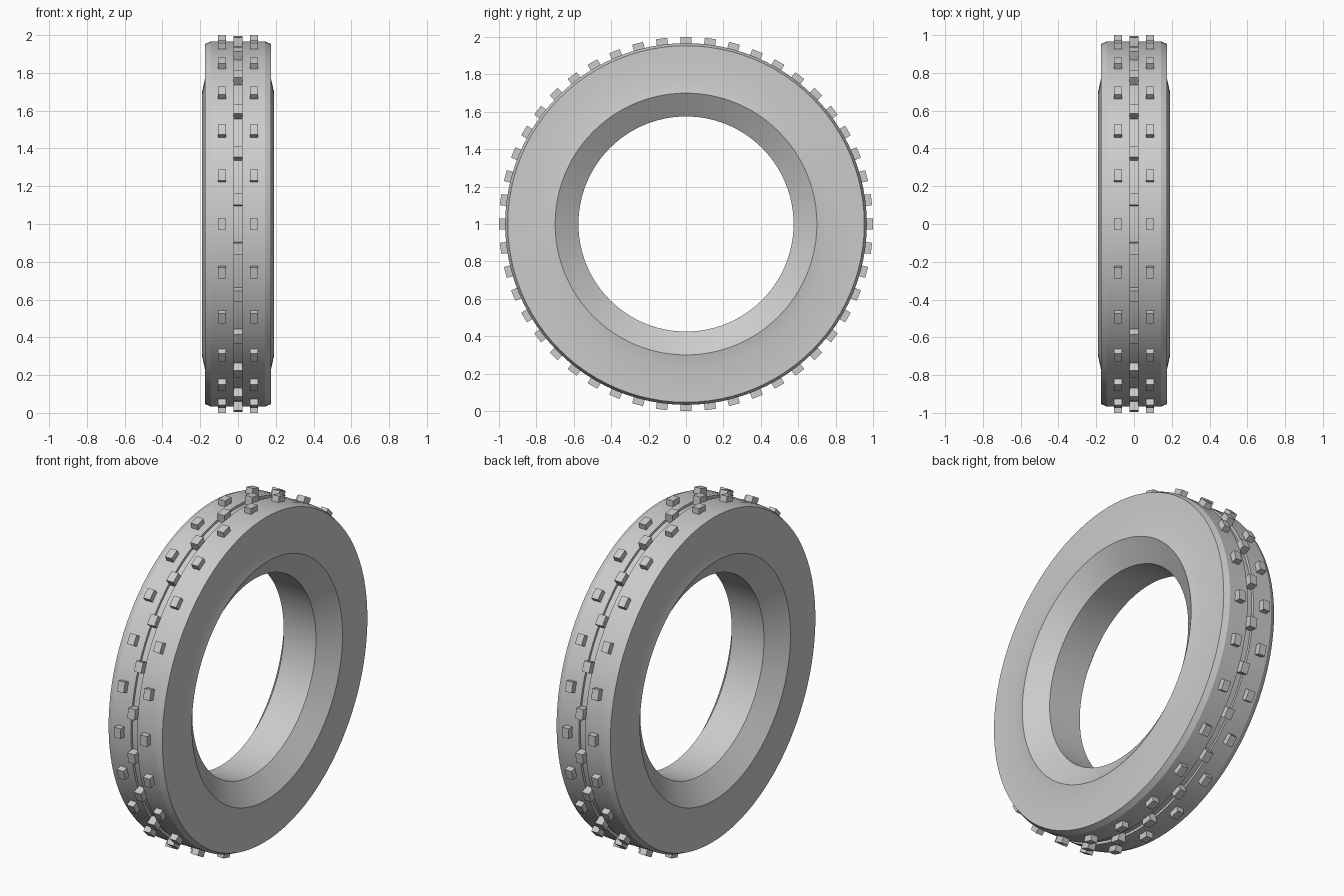
import bpy, bmesh, math
from mathutils import Matrix

if "Cube" in bpy.data.objects:
    bpy.data.objects.remove(bpy.data.objects["Cube"], do_unlink=True)

SEGMENTS = 96
STUDS = 24

grey = bpy.data.materials.new("rubber_grey")
grey.use_nodes = True
colour = (0.6, 0.6, 0.6, 1)
grey.diffuse_color = colour
grey.node_tree.nodes["Principled BSDF"].inputs["Base Color"].default_value = colour


def make_object(name, bm):
    bmesh.ops.recalc_face_normals(bm, faces=bm.faces)
    mesh = bpy.data.meshes.new(name)
    bm.to_mesh(mesh)
    bm.free()
    mesh.materials.append(grey)
    obj = bpy.data.objects.new(name, mesh)
    bpy.context.collection.objects.link(obj)
    obj.location.z = 1
    return obj


# Tyre body: half cross-section (x, radius), mirrored and revolved about x
half = [(0.105, 0.575), (0.19, 0.70), (0.175, 0.77), (0.175, 0.953),
        (0.143, 0.967), (0.02, 0.967), (0.02, 0.952)]
profile = half + [(-x, r) for x, r in reversed(half)]
bm = bmesh.new()
rings = []
for i in range(SEGMENTS):
    a = math.tau * i / SEGMENTS
    rings.append([bm.verts.new((x, r * math.cos(a), r * math.sin(a))) for x, r in profile])
for i, ring in enumerate(rings):
    following = rings[(i + 1) % SEGMENTS]
    for j in range(len(profile)):
        k = (j + 1) % len(profile)
        bm.faces.new((ring[j], ring[k], following[k], following[j]))
tyre = make_object("tyre_body", bm)
bpy.context.view_layer.objects.active = tyre
tyre.select_set(True)
bpy.ops.object.shade_smooth_by_angle(angle=math.radians(20))


# Tread studs: a ring of small blocks at one x position
def stud_ring(name, x, width, offset):
    bm = bmesh.new()
    for i in range(STUDS):
        turn = Matrix.Rotation(math.tau * (i + offset) / STUDS, 4, 'X')
        place = Matrix.Translation((x, 0, 0.97))
        size = Matrix.Diagonal((width, 0.06, 0.06, 1))
        bmesh.ops.create_cube(bm, size=1, matrix=turn @ place @ size)
    make_object(name, bm)


stud_ring("left_studs", 0.085, 0.043, 0)
stud_ring("right_studs", -0.085, 0.043, 0)
stud_ring("centre_studs", 0, 0.046, 0.5)
